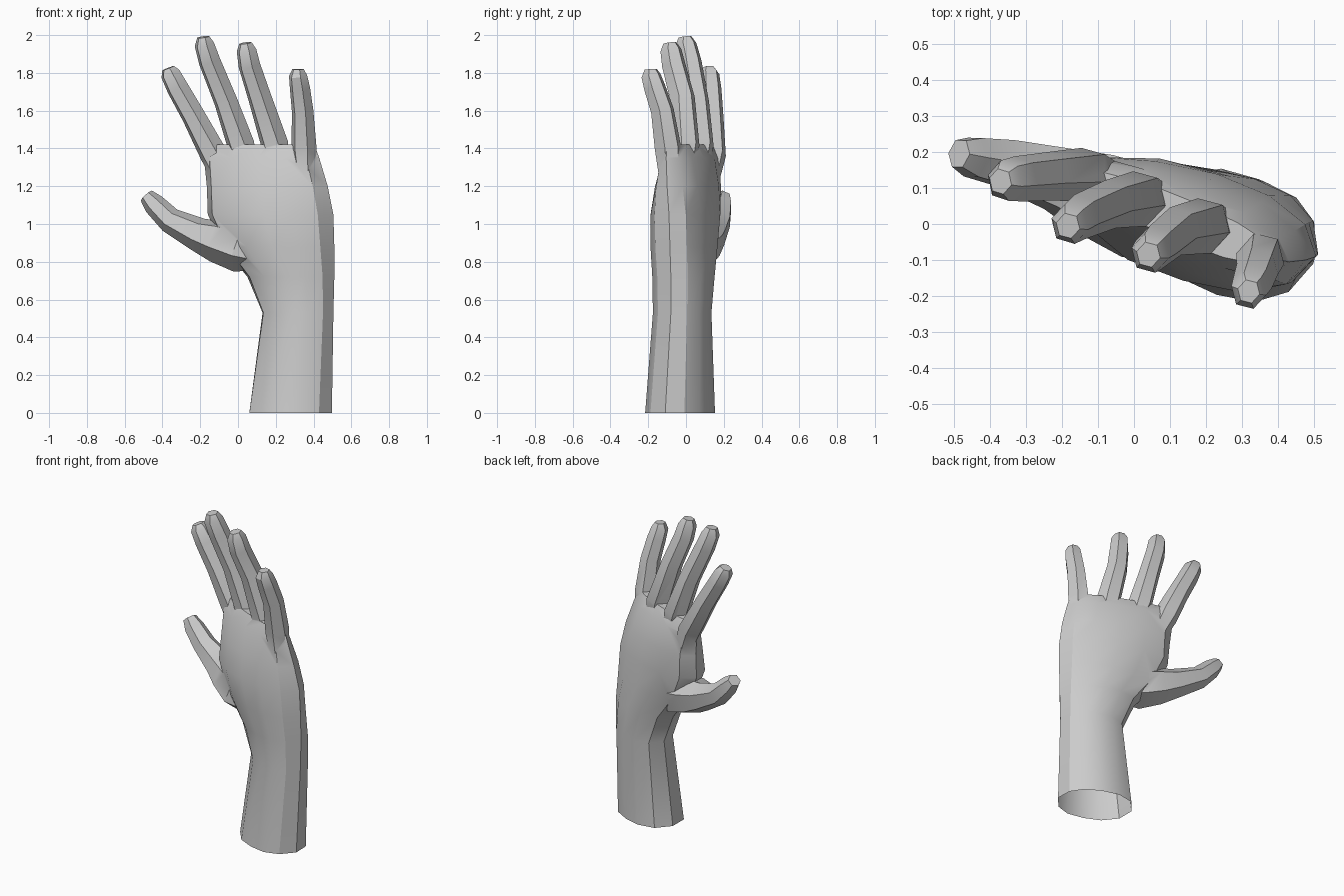
import bpy, bmesh, math
from mathutils import Vector

cube = bpy.data.objects.get("Cube")
if cube:
    bpy.data.objects.remove(cube, do_unlink=True)

skin = bpy.data.materials.new("plain grey")
skin.use_nodes = True
GREY = (0.6, 0.6, 0.6, 1)
skin.diffuse_color = GREY
skin.node_tree.nodes["Principled BSDF"].inputs["Base Color"].default_value = GREY


def loft(name, rings, nail=None):
    """Skin a closed tube over equal-length rings; optionally sink a nail face."""
    bm = bmesh.new()
    loops = [[bm.verts.new(p) for p in ring] for ring in rings]
    n = len(loops[0])
    walls = []
    for low, high in zip(loops, loops[1:]):
        walls.append([bm.faces.new((low[i], low[(i + 1) % n], high[(i + 1) % n], high[i]))
                      for i in range(n)])
    bm.faces.new(loops[0][::-1])
    bm.faces.new(loops[-1])
    if nail is not None:
        bmesh.ops.inset_individual(bm, faces=[walls[-2][nail]], thickness=0.009, depth=-0.005)
    bmesh.ops.recalc_face_normals(bm, faces=bm.faces)
    mesh = bpy.data.meshes.new(name)
    bm.to_mesh(mesh)
    bm.free()
    mesh.materials.append(skin)
    obj = bpy.data.objects.new(name, mesh)
    bpy.context.scene.collection.objects.link(obj)
    return obj


# Cross-section of arm and palm: u runs thumb side to little finger side, v to the back
HALF = [(-0.83, 0.62), (-0.42, 0.95), (0.05, 1), (0.5, 0.9), (0.84, 0.56)]
SECTION = [(1, 0)] + HALF[::-1] + [(-1, 0)] + [(u, -v) for u, v in HALF]


def slab_ring(z, left, right, front, back):
    a, b = Vector((*left, z)), Vector((*right, z))
    mid, half = (a + b) / 2, (b - a) / 2
    out = Vector((-half.y, half.x, 0)).normalized()
    return [mid + half * u + out * v * (back if v > 0 else front) for u, v in SECTION]


# Forearm, wrist and palm
hand = loft("hand", [
    slab_ring(0, (0.06, 0.05), (0.497, -0.11), 0.173, 0.168),
    slab_ring(0.53, (0.13, 0.04), (0.505, -0.08), 0.146, 0.143),
    slab_ring(0.72, (0.05, 0.06), (0.51, -0.08), 0.155, 0.145),
    slab_ring(0.88, (-0.08, 0.09), (0.51, -0.085), 0.17, 0.14),
    slab_ring(1.05, (-0.16, 0.12), (0.505, -0.09), 0.175, 0.135),
    slab_ring(1.2, (-0.165, 0.135), (0.475, -0.1), 0.145, 0.12),
    slab_ring(1.35, (-0.18, 0.145), (0.43, -0.105), 0.095, 0.09),
    slab_ring(1.42, (-0.14, 0.13), (0.405, -0.1), 0.06, 0.055),
])


def digit(name, path, side, sizes):
    """Six-sided finger along a path with a bevelled tip and a sunken nail."""
    pts = [Vector(p) for p in path]
    rings = []
    for i, (p, r) in enumerate(zip(pts, sizes)):
        t = (pts[min(i + 1, len(pts) - 1)] - pts[max(i - 1, 0)]).normalized()
        s = Vector(side)
        s = (s - t * s.dot(t)).normalized()
        n = t.cross(s)
        rings.append([p + (s * math.cos(a) + n * math.sin(a) * 1.08) * r
                      for a in (math.tau * k / 6 for k in range(6))])
    return loft(name, rings, nail=1)


ACROSS = (1, -0.25, 0)
SIZES = (0.05, 0.074, 0.064, 0.06, 0.054, 0.034)
digits = [
    digit("index_finger", [(-0.05, 0.11, 1.18), (-0.13, 0.135, 1.37), (-0.235, 0.132, 1.57),
                           (-0.32, 0.125, 1.72), (-0.358, 0.12, 1.795), (-0.37, 0.118, 1.825)],
          ACROSS, SIZES),
    digit("middle_finger", [(0.08, 0.05, 1.2), (0.015, 0.07, 1.42), (-0.065, 0.055, 1.65),
                            (-0.15, 0.02, 1.86), (-0.178, 0, 1.95), (-0.183, -0.005, 1.99)],
          ACROSS, SIZES),
    digit("ring_finger", [(0.24, -0.02, 1.2), (0.195, -0.005, 1.42), (0.115, -0.02, 1.67),
                          (0.06, -0.065, 1.84), (0.045, -0.08, 1.92), (0.04, -0.085, 1.958)],
          ACROSS, SIZES),
    digit("little_finger", [(0.36, -0.085, 1.18), (0.35, -0.095, 1.4), (0.342, -0.125, 1.6),
                            (0.328, -0.165, 1.72), (0.318, -0.185, 1.785), (0.318, -0.187, 1.82)],
          ACROSS, [r * 0.92 for r in SIZES]),
    digit("thumb", [(0.14, 0, 0.83), (0.02, 0.03, 0.87), (-0.11, 0.085, 0.91),
                    (-0.21, 0.125, 0.945), (-0.36, 0.17, 1.02), (-0.445, 0.185, 1.105),
                    (-0.485, 0.195, 1.15)],
          (0.6, 0, 0.8), (0.08, 0.13, 0.115, 0.09, 0.068, 0.058, 0.04)),
]

# Merge the digits into one skin
bpy.context.view_layer.objects.active = hand
for part in digits:
    mod = hand.modifiers.new("merge", "BOOLEAN")
    mod.operation = "UNION"
    mod.solver = "EXACT"
    mod.object = part
    bpy.ops.object.modifier_apply(modifier=mod.name)
    bpy.data.objects.remove(part, do_unlink=True)

# Open the cut end of the forearm
bm = bmesh.new()
bm.from_mesh(hand.data)
ends = [f for f in bm.faces if f.calc_center_median().z < 0.001]
bmesh.ops.delete(bm, geom=ends, context="FACES")
bm.to_mesh(hand.data)
bm.free()

bpy.ops.object.select_all(action="DESELECT")
hand.select_set(True)
bpy.ops.object.shade_smooth_by_angle(angle=math.radians(30))
